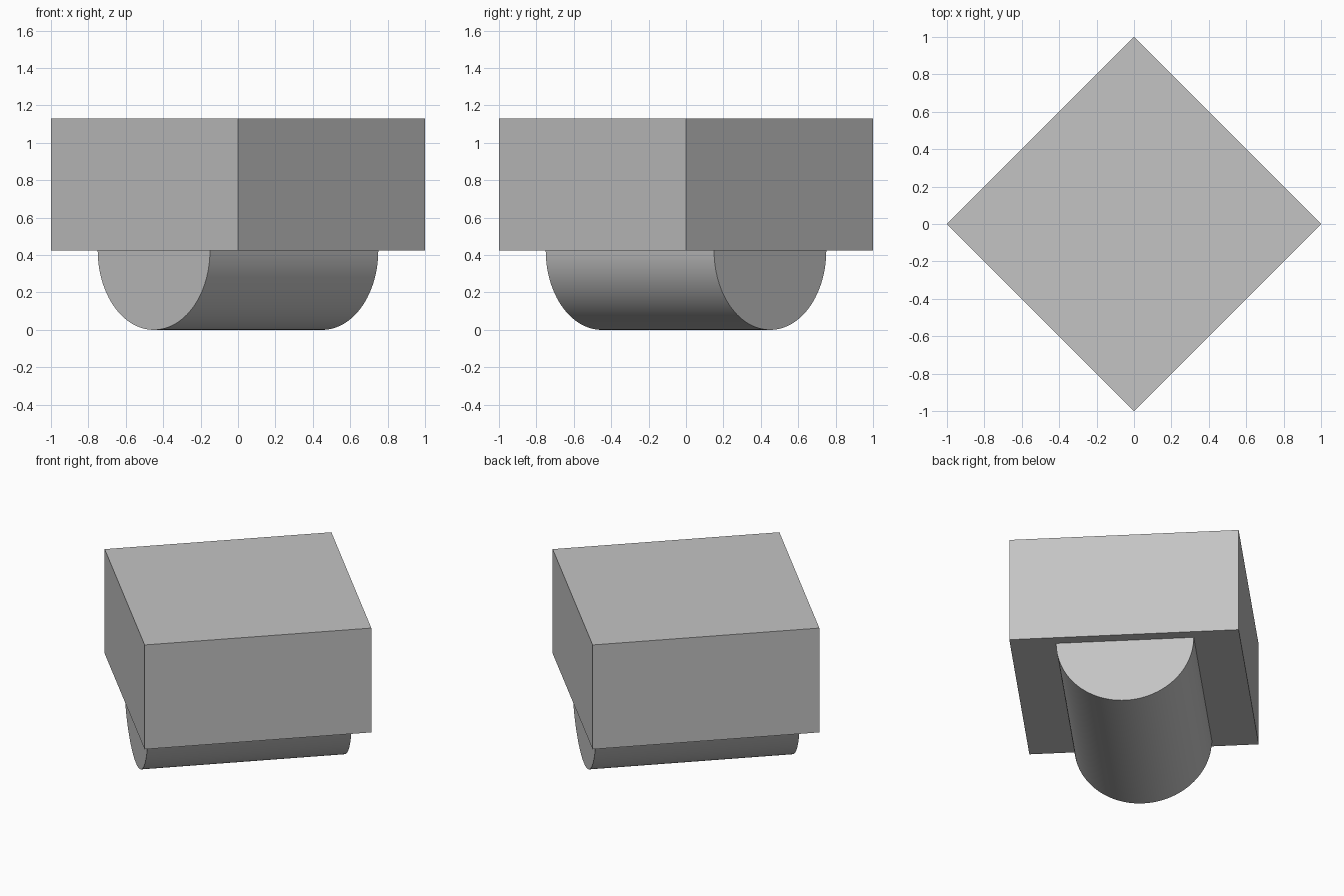
import bpy
import bmesh
import math

cube = bpy.data.objects.get("Cube")
if cube:
    bpy.data.objects.remove(cube, do_unlink=True)

SIDE = math.sqrt(2)       # edge of the square block, diagonal is 2
HEIGHT = SIDE / 2         # block height
RADIUS = 0.3 * SIDE       # half-round base radius
LENGTH = 0.9 * SIDE       # half-round base length
SEGMENTS = 64

grey = bpy.data.materials.new("plain_grey")
grey.use_nodes = True
colour = (0.55, 0.55, 0.55, 1)
grey.diffuse_color = colour
grey.node_tree.nodes["Principled BSDF"].inputs["Base Color"].default_value = colour


def finish(obj, name):
    """Name the part, turn it onto the diagonal and colour it."""
    obj.name = name
    obj.rotation_euler.z = math.radians(45)
    obj.data.materials.append(grey)


# Square block on top
bpy.ops.mesh.primitive_cube_add(size=1, location=(0, 0, RADIUS + HEIGHT / 2))
block = bpy.context.object
block.scale = (SIDE, SIDE, HEIGHT)
finish(block, "upper_block")

# Half-round base: semicircle profile extruded along its length
bm = bmesh.new()
profile = []
for i in range(SEGMENTS + 1):
    angle = math.pi + math.pi * i / SEGMENTS
    profile.append(bm.verts.new((-LENGTH / 2, RADIUS * math.cos(angle), RADIUS * math.sin(angle))))
end = bm.faces.new(profile)
extruded = bmesh.ops.extrude_face_region(bm, geom=[end], use_keep_orig=True)
moved = [v for v in extruded["geom"] if isinstance(v, bmesh.types.BMVert)]
bmesh.ops.translate(bm, verts=moved, vec=(LENGTH, 0, 0))
bmesh.ops.recalc_face_normals(bm, faces=bm.faces)
mesh = bpy.data.meshes.new("half_round_base")
bm.to_mesh(mesh)
bm.free()
base = bpy.data.objects.new("half_round_base", mesh)
bpy.context.collection.objects.link(base)
base.location.z = RADIUS
finish(base, "half_round_base")

# Smooth the curved side, keep the rims sharp
bpy.ops.object.select_all(action="DESELECT")
base.select_set(True)
bpy.context.view_layer.objects.active = base
bpy.ops.object.shade_smooth_by_angle(angle=math.radians(30))
